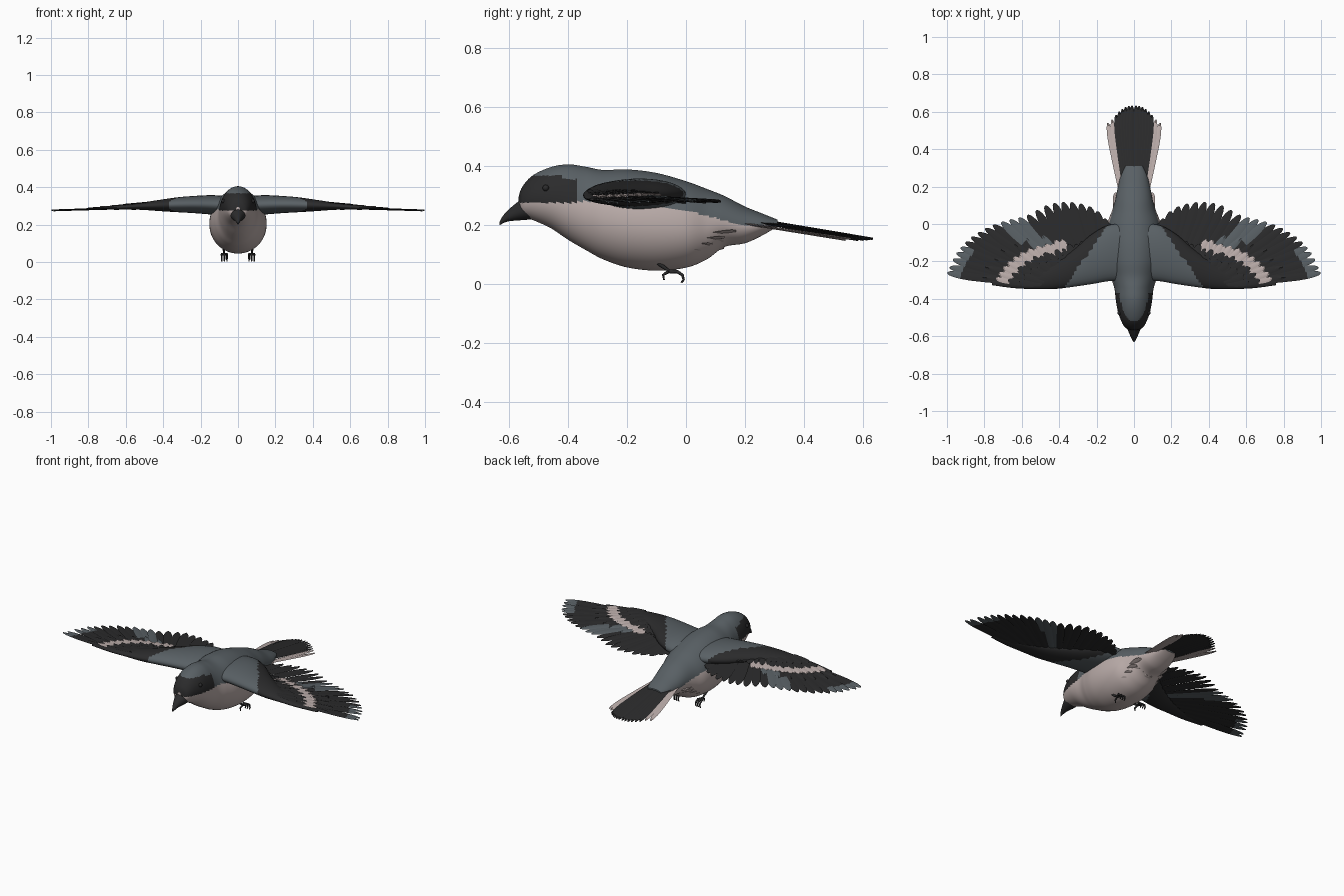
import bpy, bmesh
from math import sin, cos, pi, sqrt
from mathutils import Vector

cube = bpy.data.objects.get("Cube")
if cube:
    bpy.data.objects.remove(cube)


def material(name, rgb):
    m = bpy.data.materials.new(name)
    m.use_nodes = True
    m.diffuse_color = (*rgb, 1)
    m.node_tree.nodes["Principled BSDF"].inputs["Base Color"].default_value = (*rgb, 1)
    return m


MATS = [material("slate grey", (.10, .118, .13)),
        material("charcoal black", (.024, .024, .025)),
        material("pale cream", (.50, .42, .405))]
GREY, BLACK, CREAM = range(3)


def spline(rows, u):
    """Smooth interpolation through rows, u from 0 to 1."""
    f = u * (len(rows) - 1)
    i = min(int(f), len(rows) - 2)
    t = f - i
    a, b, c, d = (rows[max(0, min(len(rows) - 1, i + k))] for k in (-1, 0, 1, 2))
    return [q + .5 * t * (r - p + t * (2 * p - 5 * q + 4 * r - s + t * (3 * (q - r) + s - p)))
            for p, q, r, s in zip(a, b, c, d)]


def skin(bm, rings, paint):
    """Join closed rings of points into a capped tube; paint gives each face a colour."""
    vs = [[bm.verts.new(p) for p in ring] for ring in rings]
    n = len(vs[0])
    faces = [bm.faces.new((a[j], a[(j + 1) % n], b[(j + 1) % n], b[j]))
             for a, b in zip(vs, vs[1:]) for j in range(n)]
    faces += [bm.faces.new(vs[0][::-1]), bm.faces.new(vs[-1])]
    for f in faces:
        f.material_index = paint(f.calc_center_median())


def finish(name, bm, mirror=False, angle=.8):
    bmesh.ops.recalc_face_normals(bm, faces=bm.faces)
    me = bpy.data.meshes.new(name)
    bm.to_mesh(me)
    bm.free()
    ob = bpy.data.objects.new(name, me)
    bpy.context.collection.objects.link(ob)
    for m in MATS:
        me.materials.append(m)
    if mirror:
        ob.modifiers.new("Mirror", "MIRROR").use_clip = False
    bpy.ops.object.select_all(action="DESELECT")
    ob.select_set(True)
    bpy.context.view_layer.objects.active = ob
    bpy.ops.object.shade_smooth_by_angle(angle=angle)
    return ob


def long_shape(name, rows, steps, sides, paint, belly=.47):
    """Loft along y from rows of (y, top, bottom, half width)."""
    rings = []
    for k in range(steps + 1):
        y, top, bot, w = spline(rows, k / steps)
        mid = bot + belly * (top - bot)
        ring = []
        for j in range(sides):
            a = 2 * pi * (j + .5) / sides
            h = (top - mid) if sin(a) > 0 else (mid - bot)
            ring.append((w * cos(a), y, mid + h * sin(a)))
        rings.append(ring)
    bm = bmesh.new()
    skin(bm, rings, paint)
    return finish(name, bm)


# Body and head, with a black face mask and pale underside
def plumage(p):
    if p.y < -.37 and .275 < p.z < .367 and (p.z < .355 or p.y < -.42):
        return BLACK
    edge = .28 - .03 * max(0, min(1, (p.y + .3) / .3)) - .27 * max(0, p.y)
    return GREY if p.z > max(edge, .2) else CREAM


long_shape("body", [
    (-.567, .295, .255, .012), (-.555, .328, .232, .045), (-.52, .367, .217, .068),
    (-.46, .395, .19, .088), (-.40, .405, .15, .098), (-.34, .397, .115, .106),
    (-.28, .386, .083, .126), (-.20, .388, .056, .147), (-.10, .376, .045, .153),
    (0, .348, .055, .143), (.07, .322, .083, .118), (.13, .298, .125, .1),
    (.2, .262, .138, .086), (.26, .238, .165, .07), (.31, .218, .195, .045)],
    130, 96, plumage)

# Hooked bill
long_shape("bill", [
    (-.50, .30, .22, .045), (-.55, .29, .216, .040), (-.58, .27, .214, .028),
    (-.605, .248, .211, .017), (-.622, .228, .204, .009), (-.632, .21, .198, .002)],
    20, 20, lambda p: BLACK)

# Eyes
for side, label in ((1, "left"), (-1, "right")):
    bpy.ops.mesh.primitive_uv_sphere_add(segments=16, ring_count=10, radius=.011,
                                         location=(side * .078, -.475, .325))
    eye = bpy.context.object
    eye.name = label + "_eye"
    eye.data.materials.append(MATS[BLACK])
    bpy.ops.object.shade_smooth()

# Wing arms: loft along x from rows of (x, y, z, half depth, half thickness)
ARM = [(.03, -.15, .30, .15, .05), (.13, -.155, .305, .15, .052), (.22, -.185, .307, .135, .047),
       (.32, -.235, .306, .10, .04), (.42, -.275, .302, .072, .03), (.52, -.298, .298, .05, .019),
       (.64, -.313, .292, .03, .011), (.76, -.315, .287, .012, .004)]
rings = []
for k in range(57):
    x, y, z, ry, rz = spline(ARM, k / 56)
    rings.append([(x, y + ry * cos(j * pi / 16), z + rz * sin(j * pi / 16)) for j in range(32)])
bm = bmesh.new()
skin(bm, rings, lambda p: GREY if p.x < .36 - .7 * (p.y + .32) else BLACK)
finish("wing_arms", bm, True)


def feather(bm, root, tip, width, color, tip_color=None, tip_from=.8, roll=.1):
    """Thin pointed-oval vane from root to tip with a raised central ridge."""
    root, tip = Vector(root), Vector(tip)
    side = (tip - root).cross(Vector((0, 0, 1))).normalized()
    side = (side + Vector((0, 0, roll))) * width / 2
    up = Vector((0, 0, .0035))
    rings = []
    for t in (0, .2, .4, .6, .75, .85, .92, .97, .995):
        w = (.55 + .45 * sin(min(t * 1.9, pi / 2))) * sqrt(1 - max(0, (t - .7) / .3) ** 2)
        p = root.lerp(tip, t)
        rings.append([p - side * w, p + up, p + side * w, p - up])
    span = (tip - root)

    def paint(p):
        t = (p - root).dot(span) / span.length_squared
        return tip_color if tip_color is not None and t > tip_from else color
    skin(bm, rings, paint)


# Flight feathers fan along a root line and a tip line
ROOTS = [(.12, -.17, .296), (.22, -.20, .298), (.33, -.235, .298), (.41, -.26, .296),
         (.46, -.295, .293), (.50, -.322, .290)]
TIPS = [(.13, .0, .275), (.22, .085, .276), (.34, .118, .278), (.46, .105, .28),
        (.58, .045, .281), (.70, .015, .281), (.81, -.03, .279), (.90, -.095, .277),
        (.96, -.17, .275), (1.0, -.262, .274)]
COUNT = 24


def fan(s):
    return Vector(spline(ROOTS, s)), Vector(spline(TIPS, s))


bm = bmesh.new()
for i in range(COUNT):
    s = i / (COUNT - 1)
    root, tip = fan(s)
    lift = Vector((0, 0, .003 * (i % 2)))
    color = GREY if i in (11, 12) else BLACK
    tip_color = GREY if i > 18 or i == 13 else None
    feather(bm, root + lift, tip + lift, .052, color, tip_color, .86 if i > 18 else .6)
finish("flight_feathers", bm, True, .5)


def coverts(name, count, first, reach, width, lift, color_rule):
    """Shorter overlapping row lying above the flight feathers."""
    bm = bmesh.new()
    for i in range(count):
        s = first + (1 - first) * i / (count - 1)
        root, tip = fan(s)
        end = root.lerp(tip, reach + .03 * (i % 2))
        up = Vector((0, 0, lift + .002 * (i % 2)))
        feather(bm, root + up, end + up * .75, width, color_rule(s, i))
    finish(name, bm, True, .5)


coverts("grey_coverts", 7, .44, .62, .035, .008, lambda s, i: GREY if s < .6 else BLACK)
coverts("pale_coverts", 20, .36, .45, .038, .014, lambda s, i: CREAM)
coverts("greater_coverts", 22, .0, .32, .042, .019, lambda s, i: BLACK)
coverts("lesser_coverts", 16, .1, .2, .045, .025, lambda s, i: BLACK)

# Tail: black central fan over pale outer feathers
bm = bmesh.new()
for i in range(6):
    x = .011 + .017 * i
    feather(bm, (x * .55, .2, .226 - .002 * i), (x, .635 - .05 * (i / 5) ** 2, .153 - .001 * i),
            .038, BLACK, roll=.12)
for i in range(2):
    feather(bm, (.052 + .014 * i, .15, .212), (.118 + .022 * i, .56 - .018 * i, .152 - .003 * i),
            .036, CREAM, roll=.08)
finish("tail_feathers", bm, True, .5)

# Ruffled vent feathers on the rear of the belly
bm = bmesh.new()
for row in range(4):
    for k in range(4):
        x, y = .018 + .026 * k, .015 + .04 * row
        z = .064 + .022 * row + .012 * k
        feather(bm, (x, y - .06, z + .004), (x * .95, y + .035, z + .014), .04, CREAM, roll=.3)
finish("vent_feathers", bm, True, .9)


# Legs and toes as tapered tubes
def tube(name, points, radius):
    cu = bpy.data.curves.new(name, "CURVE")
    cu.dimensions = "3D"
    cu.bevel_depth = radius
    cu.bevel_resolution = 2
    cu.use_fill_caps = True
    sp = cu.splines.new("POLY")
    sp.points.add(len(points) - 1)
    for k, p in enumerate(points):
        sp.points[k].co = (*p, 1)
        sp.points[k].radius = 1 - .55 * k / (len(points) - 1)
    cu.materials.append(MATS[BLACK])
    bpy.context.collection.objects.link(bpy.data.objects.new(name, cu))


for s, label in ((1, "left"), (-1, "right")):
    tube(label + "_leg", [(s * .075, -.11, .085), (s * .075, -.08, .06), (s * .073, -.05, .04)], .009)
    for k in range(3):
        x = .073 + .014 * (k - 1)
        tube(f"{label}_toe_{k + 1}", [(s * .073, -.055, .042), (s * x, -.03, .042),
             (s * x, -.012, .03), (s * x, -.008, .014), (s * x, -.016, .004)], .007)
    tube(label + "_hind_toe", [(s * .073, -.06, .042), (s * .07, -.078, .03), (s * .07, -.074, .013)], .006)
